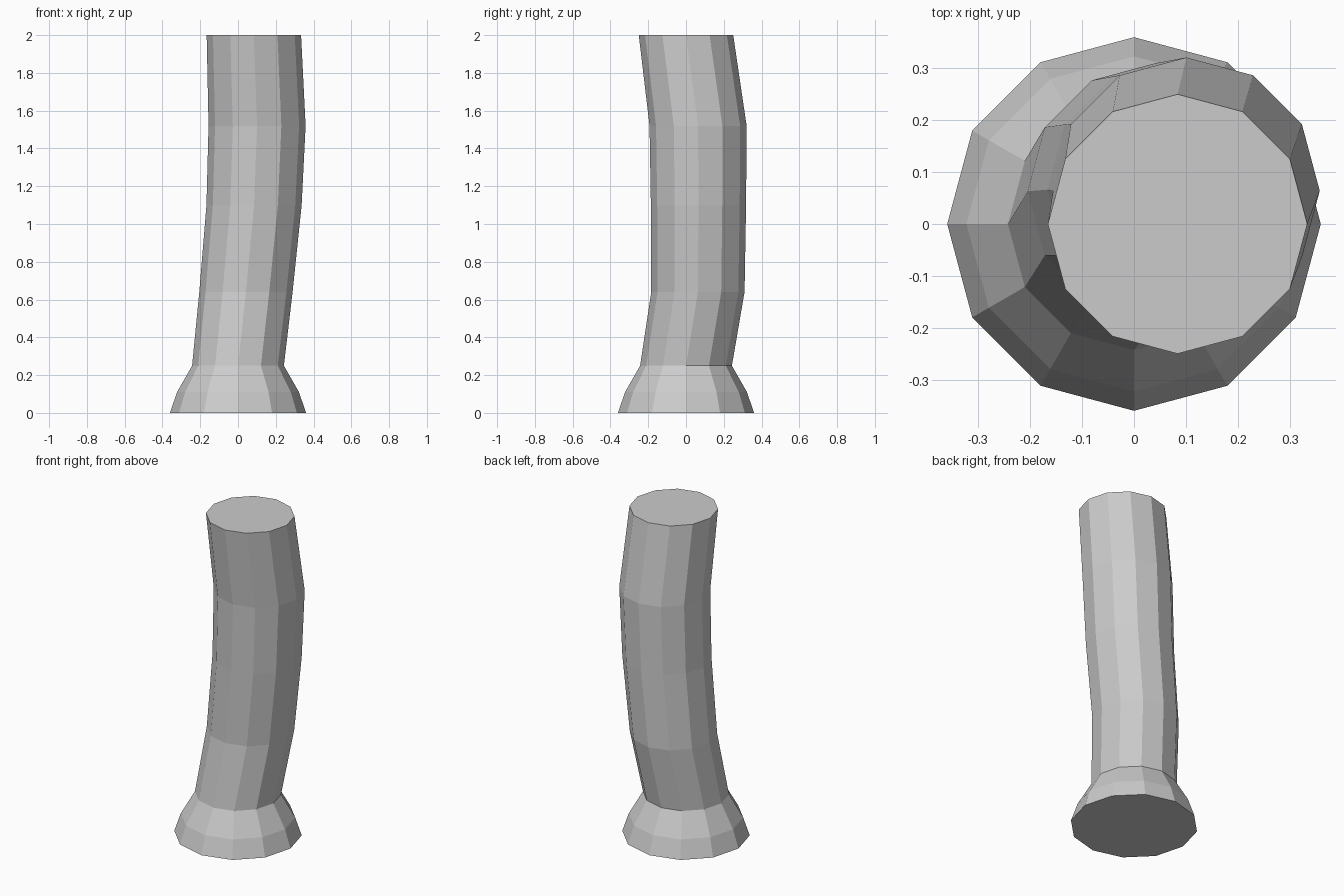
import bpy, bmesh
from math import cos, sin, tau

if "Cube" in bpy.data.objects:
    bpy.data.objects.remove(bpy.data.objects["Cube"])

SIDES = 12
# Trunk cross-sections from the flared foot upwards: centre x, centre y, z, radius
RINGS = [
    (0, 0, 0, 0.36),
    (0, 0, 0.11, 0.323),
    (0, 0, 0.25, 0.243),
    (0.042, 0.063, 0.64, 0.247),
    (0.085, 0.066, 1.10, 0.252),
    (0.101, 0.064, 1.52, 0.257),
    (0.084, 0, 2.0, 0.25),
]

bm = bmesh.new()
loops = [[bm.verts.new((x + r * cos(tau * i / SIDES), y + r * sin(tau * i / SIDES), z))
          for i in range(SIDES)] for x, y, z, r in RINGS]

# Side walls between neighbouring rings
for low, high in zip(loops, loops[1:]):
    for i in range(SIDES):
        j = (i + 1) % SIDES
        bm.faces.new((low[i], low[j], high[j], high[i]))

# Flat caps
bm.faces.new(loops[0][::-1])
bm.faces.new(loops[-1])

mesh = bpy.data.meshes.new("curved_trunk")
bm.to_mesh(mesh)
bm.free()
bpy.context.collection.objects.link(bpy.data.objects.new("curved_trunk", mesh))
